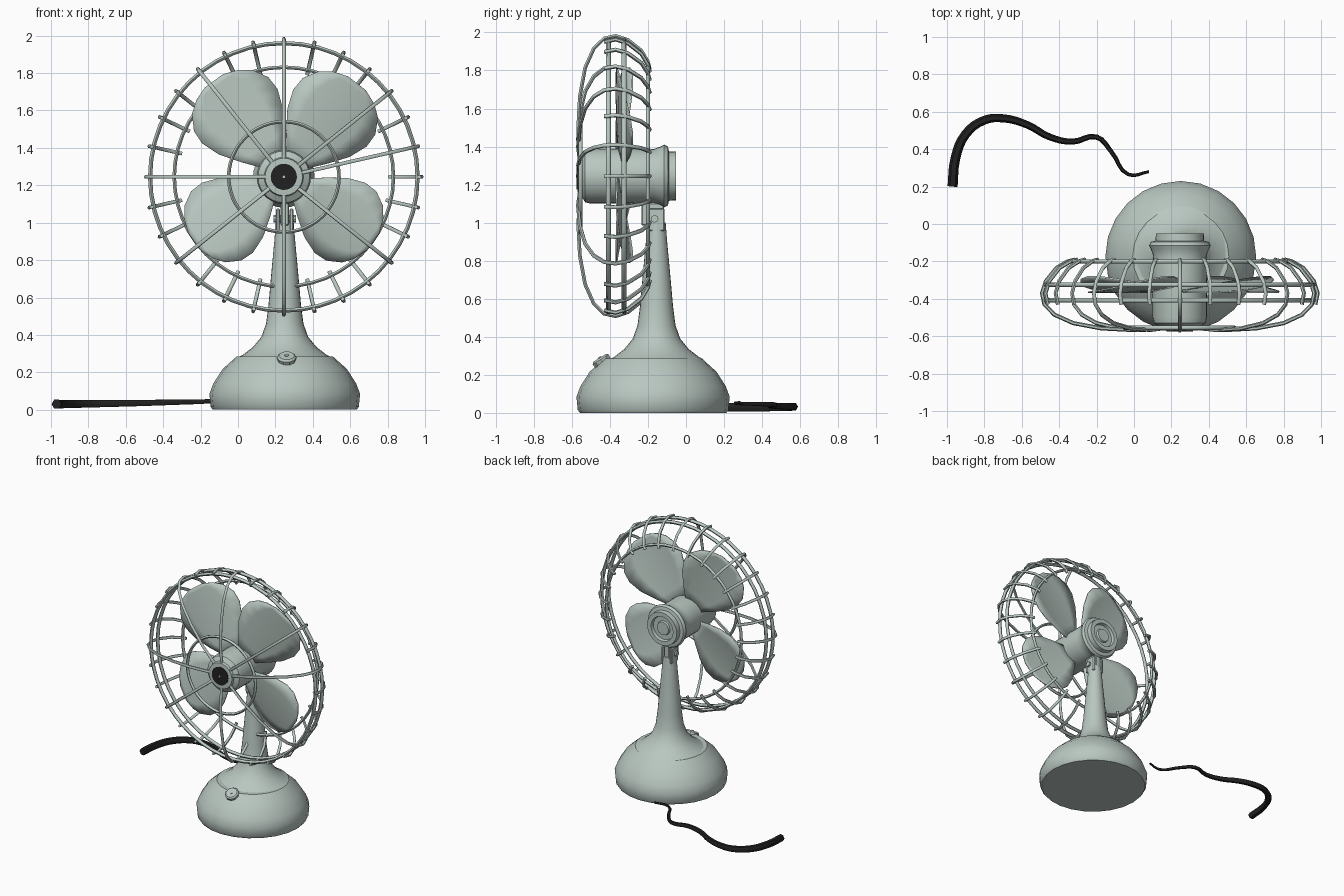
import bpy, bmesh, math
from mathutils import Vector, Matrix

cube = bpy.data.objects.get("Cube")
if cube:
    bpy.data.objects.remove(cube, do_unlink=True)


def material(name, rgb):
    m = bpy.data.materials.new(name)
    m.use_nodes = True
    m.diffuse_color = (*rgb, 1)
    m.node_tree.nodes["Principled BSDF"].inputs["Base Color"].default_value = (*rgb, 1)
    return m


ENAMEL = material("pale grey green enamel", (0.485, 0.57, 0.53))
BLACK = material("black rubber", (0.015, 0.015, 0.016))
HUB = Vector((0.245, 0, 1.245))        # fan axis, running along y
STAND = Vector((0.25, -0.165, 0))      # stand axis, running along z
TO_FRONT = Matrix.Rotation(math.radians(90), 4, 'X')   # local z becomes -y


def finish(bm, name, mat, angle=35):
    bmesh.ops.remove_doubles(bm, verts=bm.verts, dist=1e-5)
    bmesh.ops.recalc_face_normals(bm, faces=bm.faces)
    mesh = bpy.data.meshes.new(name)
    bm.to_mesh(mesh)
    bm.free()
    obj = bpy.data.objects.new(name, mesh)
    bpy.context.collection.objects.link(obj)
    mesh.materials.append(mat)
    smooth(obj, angle)
    return obj


def smooth(obj, angle):
    bpy.ops.object.select_all(action='DESELECT')
    obj.select_set(True)
    bpy.context.view_layer.objects.active = obj
    bpy.ops.object.shade_smooth_by_angle(angle=math.radians(angle))


def lathe(name, profile, matrix, mat=ENAMEL, sides=28):
    """Turn (radius, height) points about local z; both ends are closed."""
    bm = bmesh.new()
    points = [(0, profile[0][1])] + profile + [(0, profile[-1][1])]
    rings = []
    for r, h in points:
        rings.append([bm.verts.new((r * math.cos(math.tau * i / sides),
                                    r * math.sin(math.tau * i / sides), h))
                      for i in range(sides)])
    for low, high in zip(rings, rings[1:]):
        for i in range(sides):
            j = (i + 1) % sides
            bm.faces.new((low[i], low[j], high[j], high[i]))
    bm.transform(matrix)
    return finish(bm, name, mat)


def box(name, centre, size):
    bm = bmesh.new()
    bmesh.ops.create_cube(bm, size=1)
    bm.transform(Matrix.Translation(centre) @ Matrix.Diagonal((*size, 1)))
    bmesh.ops.bevel(bm, geom=bm.edges[:], offset=0.006, segments=1, affect='EDGES')
    return finish(bm, name, ENAMEL)


def tubes(name, paths, radius, mat=ENAMEL, smooth_path=False):
    """Wires along several paths of (point, radius scale); returns one mesh."""
    curve = bpy.data.curves.new(name, 'CURVE')
    curve.dimensions = '3D'
    curve.bevel_depth = radius
    curve.bevel_resolution = 1
    curve.use_fill_caps = True
    curve.resolution_u = 4
    for points, closed in paths:
        if smooth_path:
            s = curve.splines.new('BEZIER')
            s.bezier_points.add(len(points) - 1)
            for bp, (p, k) in zip(s.bezier_points, points):
                bp.co, bp.radius = p, k
                bp.handle_left_type = bp.handle_right_type = 'AUTO'
        else:
            s = curve.splines.new('POLY')
            s.points.add(len(points) - 1)
            for sp, (p, k) in zip(s.points, points):
                sp.co, sp.radius = (*p, 1), k
        s.use_cyclic_u = closed
    obj = bpy.data.objects.new(name, curve)
    bpy.context.collection.objects.link(obj)
    curve.materials.append(mat)
    bpy.ops.object.select_all(action='DESELECT')
    obj.select_set(True)
    bpy.context.view_layer.objects.active = obj
    bpy.ops.object.convert(target='MESH')
    smooth(bpy.context.view_layer.objects.active, 60)


def around(r, y, angle):
    return HUB + Vector((r * math.cos(angle), y, r * math.sin(angle)))


# Stand: domed base, flared neck, fork and pivot
at_stand = Matrix.Translation(STAND)
lathe("base", [(0.385, 0), (0.396, 0.015), (0.403, 0.085), (0.382, 0.14),
               (0.333, 0.217), (0.257, 0.285)],
      at_stand @ Matrix.Translation((0, -0.008, 0)), sides=24)
lathe("neck", [(0.25, 0.28), (0.222, 0.295), (0.17, 0.335), (0.125, 0.39), (0.1, 0.46),
               (0.087, 0.56), (0.07, 0.75), (0.056, 0.9), (0.048, 1.0)],
      at_stand @ Matrix.Translation((0, 0.01, 0)), sides=24)
for side, label in ((-1, "right"), (1, "left")):
    box(label + "_fork_lug", (0.25 + side * 0.036, -0.155, 1.015), (0.022, 0.085, 0.12))
box("pivot_tongue", (0.25, -0.175, 1.045), (0.045, 0.12, 0.12))
lathe("pivot_bolt", [(0.02, -0.06), (0.02, 0.06)],
      Matrix.Translation((0.25, -0.165, 1.02)) @ Matrix.Rotation(math.pi / 2, 4, 'Y'), sides=8)

# Switch knob on the shoulder of the base
tilt = Matrix.Translation((0.26, -0.438, 0.264)) @ Matrix.Rotation(math.radians(32), 4, 'X')
lathe("switch_knob", [(0.045, -0.025), (0.05, 0), (0.052, 0.02), (0.042, 0.03)], tilt, sides=10)
lathe("switch_pin", [(0.012, 0.028), (0.012, 0.035)], tilt, sides=6)

# Motor housing with rear flange, recessed back and front boss
at_hub = Matrix.Translation(HUB) @ TO_FRONT
lathe("motor_housing", [(0.05, 0.06), (0.055, 0.075), (0.09, 0.075), (0.095, 0.052),
                        (0.128, 0.052), (0.13, 0.09), (0.155, 0.095), (0.165, 0.115),
                        (0.155, 0.135), (0.142, 0.17), (0.145, 0.2), (0.145, 0.5),
                        (0.138, 0.53), (0.105, 0.55), (0.1, 0.568), (0.07, 0.57)], at_hub)
lathe("front_badge", [(0.07, 0.567), (0.07, 0.575)], at_hub, BLACK)
lathe("badge_pin", [(0.007, 0.574), (0.007, 0.579)], at_hub, sides=8)

# Four broad, pitched and slightly cupped blades; the lower pair is shorter
STATIONS = [(0.1, 0.06), (0.2, 0.14), (0.3, 0.21), (0.4, 0.248), (0.48, 0.245),
            (0.56, 0.2), (0.605, 0.14), (0.635, 0.06)]
for n, (degrees, scale) in enumerate(((52, 1), (126, 1), (216, 0.93), (324, 0.93))):
    bm = bmesh.new()
    rows = []
    for r, w in STATIONS:
        rows.append([bm.verts.new((r * scale, w * t * scale,
                                   0.345 + 0.17 * w * t - 0.35 * (w * t) ** 2))
                     for t in (-1, -0.6, -0.2, 0.2, 0.6, 1)])
    for a, b in zip(rows, rows[1:]):
        for i in range(5):
            bm.faces.new((a[i], b[i], b[i + 1], a[i + 1]))
    bm.transform(at_hub @ Matrix.Rotation(math.radians(degrees), 4, 'Z'))
    blade = finish(bm, "blade_%d" % (n + 1), ENAMEL, 50)
    mod = blade.modifiers.new("thickness", 'SOLIDIFY')
    mod.thickness = 0.008
    mod.offset = 0


# Guard rings: heavy pair on the rim, lighter ones in front and behind
def ring(r, y):
    return [(around(r, y, math.tau * i / 48), 1) for i in range(48)], True


tubes("rim_rings", [ring(0.715, -0.408), ring(0.715, -0.325)], 0.013)
tubes("light_rings", [ring(0.295, -0.555), ring(0.586, -0.2)], 0.011)

# Guard ribs: all wrap the rim, some run on to the hub as front spokes
RIM = [(0.56, -0.19), (0.6, -0.2), (0.66, -0.235), (0.716, -0.305), (0.737, -0.37), (0.724, -0.43)]
SPOKE = [(0.67, -0.485), (0.57, -0.53), (0.42, -0.558), (0.25, -0.567), (0.1, -0.555)]
COUNT = 28
ribs = []
for k in range(COUNT):
    path = RIM + (SPOKE if k in (1, 3, 7, 10, 14, 17, 21, 25) else [])
    ribs.append(([(around(r, y, math.tau * k / COUNT), 1) for r, y in path], False))
tubes("guard_ribs", ribs, 0.011)

# Power cord, thinning towards the base
CORD = [(-0.97, 0.2), (-0.955, 0.35), (-0.9, 0.48), (-0.8, 0.555), (-0.7, 0.565), (-0.57, 0.53),
        (-0.45, 0.465), (-0.33, 0.44), (-0.2, 0.465), (-0.12, 0.385), (-0.03, 0.265), (0.08, 0.28)]
last = len(CORD) - 1
cord = [(Vector((x, y, 0.03 + 0.025 * (i / last) ** 2)), 1 - 0.72 * (i / last) ** 1.3)
        for i, (x, y) in enumerate(CORD)]
tubes("power_cord", [(cord, False)], 0.027, BLACK, True)
